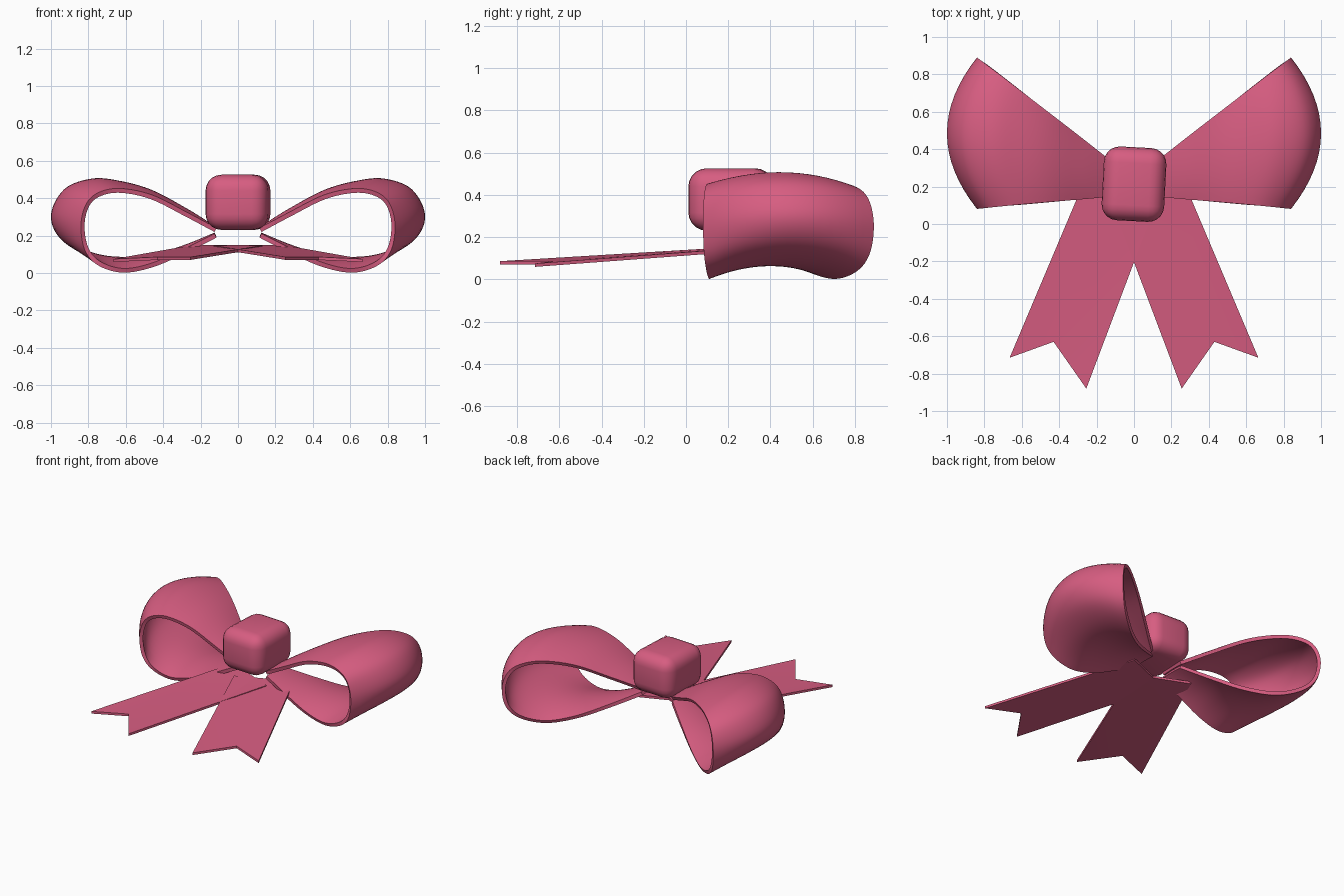
import bpy, bmesh, math
from mathutils import Vector

if "Cube" in bpy.data.objects:
    bpy.data.objects.remove(bpy.data.objects["Cube"])

pink = bpy.data.materials.new("ribbon pink")
pink.diffuse_color = (0.68, 0.11, 0.22, 1)
pink.use_nodes = True
pink.node_tree.nodes["Principled BSDF"].inputs["Base Color"].default_value = pink.diffuse_color


def make_object(name, bm):
    bmesh.ops.recalc_face_normals(bm, faces=bm.faces)
    mesh = bpy.data.meshes.new(name)
    bm.to_mesh(mesh)
    bm.free()
    mesh.materials.append(pink)
    ob = bpy.data.objects.new(name, mesh)
    bpy.context.collection.objects.link(ob)
    return ob


def finish(ob, angle):
    """Apply the modifiers, then smooth while keeping sharp edges."""
    bpy.ops.object.select_all(action='DESELECT')
    ob.select_set(True)
    bpy.context.view_layer.objects.active = ob
    bpy.ops.object.convert(target='MESH')
    bpy.ops.object.shade_smooth_by_angle(angle=math.radians(angle))


def mirror(ob):
    m = ob.modifiers.new("mirror", 'MIRROR')
    m.use_mirror_merge = False


def spline(points, steps):
    """Catmull-Rom curve through the points."""
    p = [Vector(q) for q in points]
    p = [2 * p[0] - p[1]] + p + [2 * p[-1] - p[-2]]
    out = []
    for i in range(1, len(p) - 2):
        a, b, c, d = p[i - 1:i + 3]
        for k in range(steps):
            t = k / steps
            out.append(0.5 * (2 * b + (c - a) * t + (2 * a - 5 * b + 4 * c - d) * t * t
                              + (3 * b - a - 3 * c + d) * t ** 3))
    return out + [p[-2]]


# Bow loops: (rim x, rim z, middle x, middle z) along the ribbon
path = [(0.12, 0.230, 0.12, 0.235), (0.28, 0.315, 0.28, 0.335), (0.46, 0.405, 0.47, 0.435),
        (0.62, 0.440, 0.64, 0.482), (0.73, 0.425, 0.78, 0.493), (0.80, 0.370, 0.92, 0.440),
        (0.83, 0.260, 0.988, 0.31), (0.81, 0.130, 0.94, 0.190), (0.74, 0.050, 0.80, 0.105),
        (0.61, 0.013, 0.64, 0.075), (0.45, 0.045, 0.45, 0.090), (0.28, 0.120, 0.28, 0.140),
        (0.12, 0.200, 0.12, 0.205)]
bm = bmesh.new()
across = 16
rows = []
for rx, rz, mx, mz in spline(path, 6):
    front = 0.145 - (rx - 0.16) * 0.085
    back = 0.36 + (rx - 0.16) * 0.78
    row = []
    for j in range(across + 1):
        v = j / across
        bulge = 1 - (2 * v - 1) ** 2
        row.append(bm.verts.new((rx + (mx - rx) * bulge, front + (back - front) * v,
                                 rz + (mz - rz) * bulge)))
    rows.append(row)
for a, b in zip(rows, rows[1:]):
    for j in range(across):
        bm.faces.new((a[j], a[j + 1], b[j + 1], b[j]))
loops = make_object("bow_loops", bm)
solid = loops.modifiers.new("thickness", 'SOLIDIFY')
solid.thickness = 0.024
solid.offset = 0
mirror(loops)
finish(loops, 40)

# Tails: flat swallow-tailed ribbons that slope down to the front
outline = [(-0.13, 0.14, 0.140), (0.255, -0.88, 0.078), (0.43, -0.63, 0.078),
           (0.665, -0.715, 0.067), (0.24, 0.29, 0.142)]
bm = bmesh.new()
top = [bm.verts.new((x, y, z + 0.008)) for x, y, z in outline]
low = [bm.verts.new((x, y, z - 0.008)) for x, y, z in outline]
n = len(outline)
for ring in (top, low):
    bm.faces.new((ring[0], ring[1], ring[2]))
    bm.faces.new((ring[0], ring[2], ring[4]))
    bm.faces.new((ring[2], ring[3], ring[4]))
for i in range(n):
    k = (i + 1) % n
    bm.faces.new((top[i], top[k], low[k], low[i]))
tails = make_object("ribbon_tails", bm)
mirror(tails)
finish(tails, 30)

# Knot: rounded block, turned slightly
bm = bmesh.new()
bmesh.ops.create_cube(bm, size=1)
bmesh.ops.scale(bm, vec=(0.335, 0.395, 0.295), verts=bm.verts)
knot = make_object("centre_knot", bm)
knot.location = (0, 0.213, 0.378)
knot.rotation_euler.z = math.radians(-3)
bevel = knot.modifiers.new("rounding", 'BEVEL')
bevel.width = 0.085
bevel.segments = 5
finish(knot, 40)
